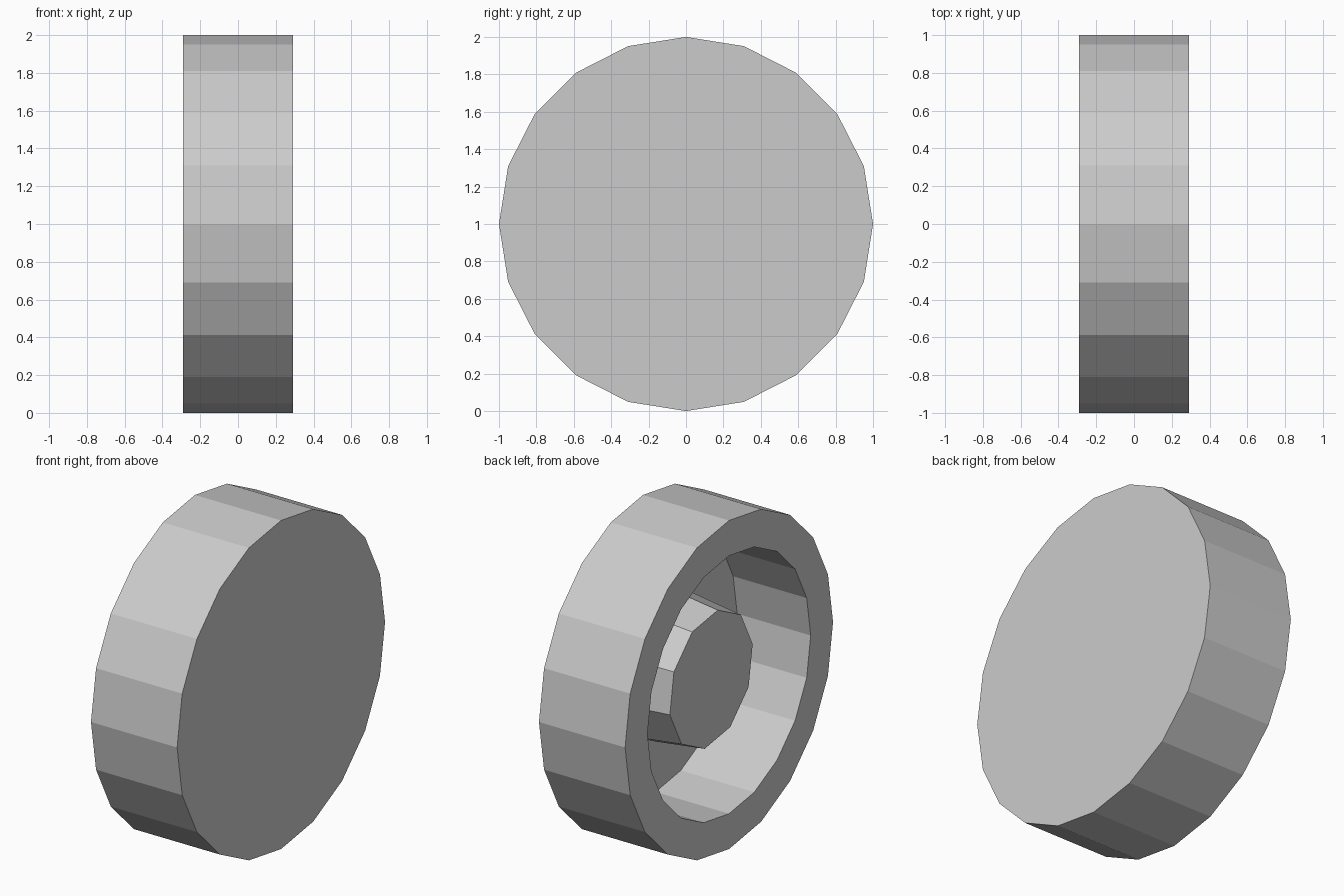
import bpy, bmesh
from math import sin, cos, radians, tau

if "Cube" in bpy.data.objects:
    bpy.data.objects.remove(bpy.data.objects["Cube"])

CENTRE_Z = 1.0


def lathe_x(name, profile, sides, start_deg=0.0, cap_last=True, cap_first=True):
    """Sweep (x, radius) points around the wheel axis with flat-sided rings."""
    bm = bmesh.new()
    rings = []
    for x, r in profile:
        ring = []
        for i in range(sides):
            a = radians(start_deg) + tau * i / sides
            ring.append(bm.verts.new((x, -r * sin(a), CENTRE_Z + r * cos(a))))
        rings.append(ring)
    for a, b in zip(rings, rings[1:]):
        for i in range(sides):
            j = (i + 1) % sides
            bm.faces.new((a[i], a[j], b[j], b[i]))
    # The profile starts on the outer (+x) disc and ends inside on -x
    if cap_first:
        bm.faces.new(rings[0][::-1])
    if cap_last:
        bm.faces.new(rings[-1])
    bmesh.ops.recalc_face_normals(bm, faces=bm.faces)
    mesh = bpy.data.meshes.new(name)
    bm.to_mesh(mesh)
    bm.free()
    obj = bpy.data.objects.new(name, mesh)
    bpy.context.collection.objects.link(obj)
    return obj


# Wheel: closed disc on +x, thick rim, deep round recess opening to -x
lathe_x("wheel", [(0.29, 1.0), (-0.29, 1.0), (-0.29, 0.785), (0.205, 0.785)], 20)

# Hub: tapered ten-sided boss rising from the recess floor
hub = lathe_x("hub", [(0.205, 0.45), (-0.17, 0.403)], 10, start_deg=45, cap_first=False)
# The open base leaves the normals ambiguous: make the cap face -x
cap = max(hub.data.polygons, key=lambda p: len(p.vertices))
if cap.normal.x > 0:
    hub.data.flip_normals()
